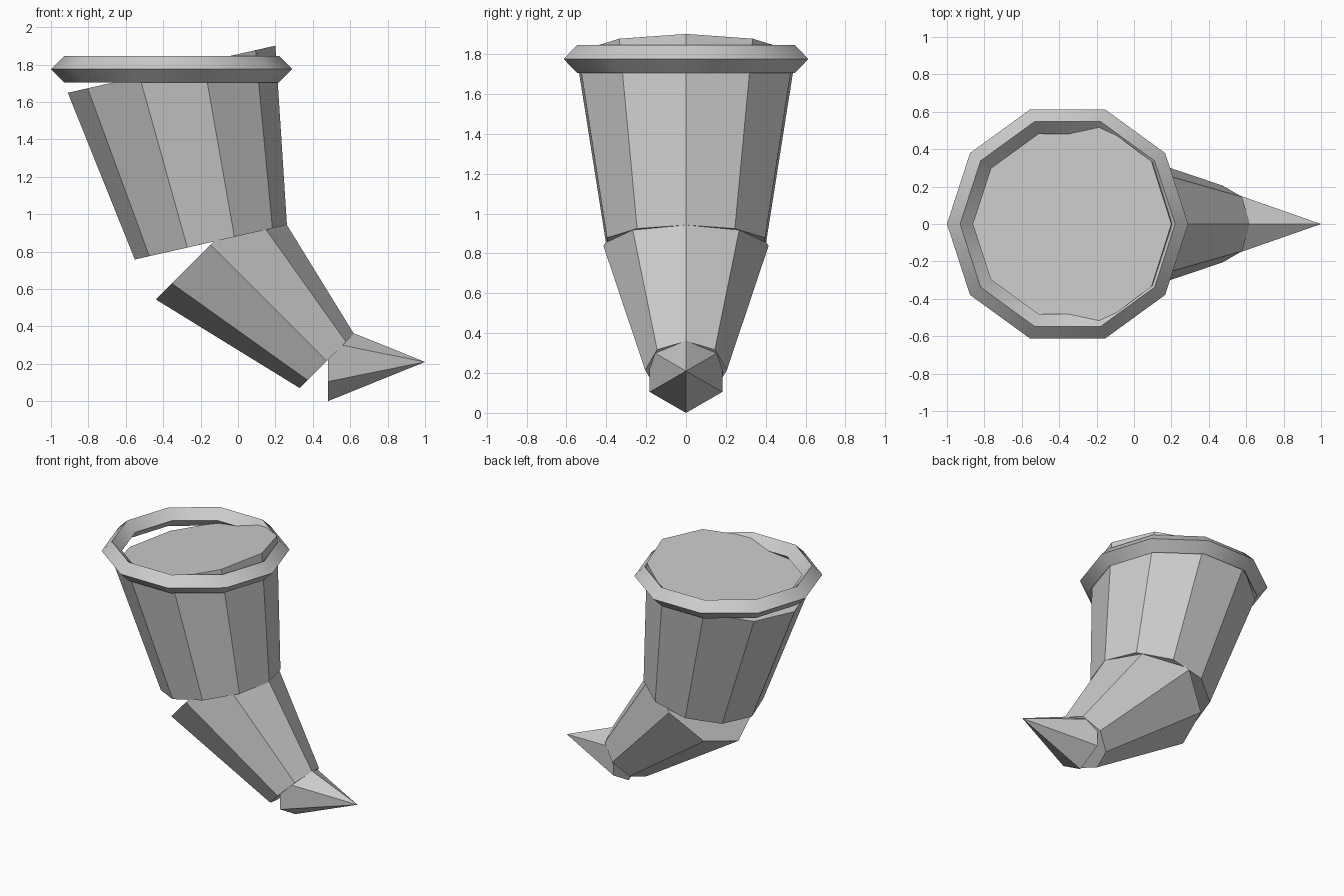
import bpy
import bmesh
from math import atan2, pi, radians
from mathutils import Matrix, Vector

cube = bpy.data.objects.get("Cube")
if cube:
    bpy.data.objects.remove(cube, do_unlink=True)

# Single plain grey
grey = bpy.data.materials.new("plain grey")
grey.use_nodes = True
color = (0.6, 0.6, 0.6, 1)
grey.diffuse_color = color
for node in grey.node_tree.nodes:
    if node.type == 'BSDF_PRINCIPLED':
        node.inputs["Base Color"].default_value = color


def tapered_segment(name, sides, start, end, start_radius, end_radius):
    """Capped taper between two (x, z) points, with a corner in the y = 0 plane."""
    a = Vector((start[0], 0, start[1]))
    b = Vector((end[0], 0, end[1]))
    axis = b - a
    turn = (Matrix.Translation((a + b) / 2)
            @ Matrix.Rotation(atan2(axis.x, axis.z), 4, 'Y')
            @ Matrix.Rotation(pi / 2, 4, 'Z'))
    bm = bmesh.new()
    bmesh.ops.create_cone(bm, cap_ends=True, segments=sides, radius1=start_radius,
                          radius2=end_radius, depth=axis.length, matrix=turn)
    bmesh.ops.remove_doubles(bm, verts=bm.verts, dist=0.0001)
    bmesh.ops.recalc_face_normals(bm, faces=bm.faces)
    mesh = bpy.data.meshes.new(name)
    bm.to_mesh(mesh)
    bm.free()
    mesh.materials.append(grey)
    obj = bpy.data.objects.new(name, mesh)
    bpy.context.collection.objects.link(obj)
    return obj


# Horn body: wide mouth, bent middle and pointed tip
tapered_segment("upper_horn", 10, (-0.145, 0.85), (-0.355, 1.775), 0.417, 0.569)
tapered_segment("middle_horn", 8, (0.475, 0.215), (-0.147, 0.837), 0.205, 0.414)
tapered_segment("horn_tip", 6, (0.48, 0.21), (1.0, 0.21), 0.21, 0)

# Level rim ring around the mouth
bpy.ops.mesh.primitive_torus_add(major_segments=10, minor_segments=4,
                                 major_radius=0.575, minor_radius=0.07,
                                 location=(-0.355, 0, 1.775))
rim = bpy.context.object
rim.name = "rim_ring"
rim.data.materials.append(grey)
bpy.ops.object.shade_smooth_by_angle(angle=radians(30))
